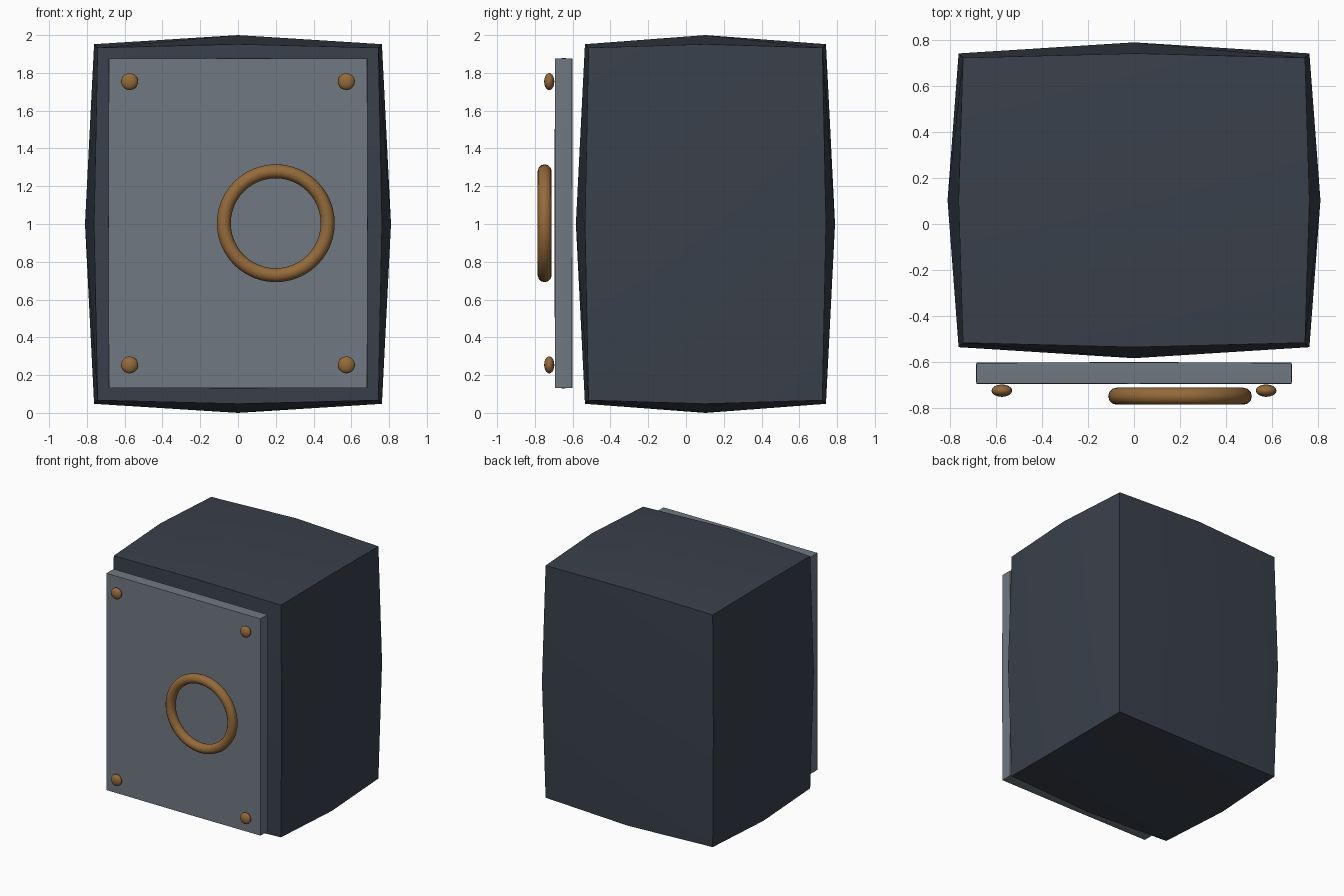
import bpy, bmesh, math
from mathutils import Vector

if "Cube" in bpy.data.objects:
    bpy.data.objects.remove(bpy.data.objects["Cube"])


def material(name, rgb):
    m = bpy.data.materials.new(name)
    m.diffuse_color = (*rgb, 1)
    m.use_nodes = True
    m.node_tree.nodes["Principled BSDF"].inputs["Base Color"].default_value = m.diffuse_color
    return m


DARK = material("dark slate", (0.041, 0.051, 0.070))
GREY = material("steel grey", (0.160, 0.190, 0.222))
BRASS = material("brass", (0.300, 0.145, 0.042))


def finish(ob, name, mat, angle):
    ob.name = ob.data.name = name
    ob.data.materials.append(mat)
    bpy.ops.object.select_all(action='DESELECT')
    ob.select_set(True)
    bpy.context.view_layer.objects.active = ob
    bpy.ops.object.shade_smooth_by_angle(angle=math.radians(angle))


def bulged_box(name, centre, half, edge_inset, corner_inset, mat):
    """Box with one cut per side; edges and corners are drawn inwards."""
    bm = bmesh.new()
    bmesh.ops.create_cube(bm, size=2)
    bmesh.ops.subdivide_edges(bm, edges=bm.edges[:], cuts=1, use_grid_fill=True)
    for v in bm.verts:
        sign = [round(c) for c in v.co]
        inset = (0, 0, edge_inset, corner_inset)[sum(abs(s) for s in sign)]
        v.co = Vector([s * (h - inset) for s, h in zip(sign, half)])
    me = bpy.data.meshes.new(name)
    bm.to_mesh(me)
    bm.free()
    ob = bpy.data.objects.new(name, me)
    ob.location = centre
    bpy.context.collection.objects.link(ob)
    finish(ob, name, mat, 30)


# Cabinet body and front door plate
bulged_box("body", (0, 0.103, 1.0), (0.81, 0.686, 1.0), 0.048, 0.067, DARK)
bulged_box("door", (0, -0.648, 1.004), (0.687, 0.048, 0.874), 0.002, 0.003, GREY)

# Ring handle, set off to the right
bpy.ops.mesh.primitive_torus_add(major_radius=0.275, minor_radius=0.037,
                                 major_segments=48, minor_segments=12,
                                 location=(0.2, -0.748, 1.004),
                                 rotation=(math.pi / 2, 0, 0))
finish(bpy.context.object, "ring_handle", BRASS, 60)

# Flattened rivets in the door corners
for sx, side in ((-1, "left"), (1, "right")):
    for sz, level in ((-1, "bottom"), (1, "top")):
        bpy.ops.mesh.primitive_uv_sphere_add(segments=16, ring_count=10, radius=1,
                                             location=(sx * 0.574, -0.724, 1.004 + sz * 0.75))
        bpy.context.object.scale = (0.045, 0.027, 0.045)
        finish(bpy.context.object, f"rivet_{level}_{side}", BRASS, 60)
